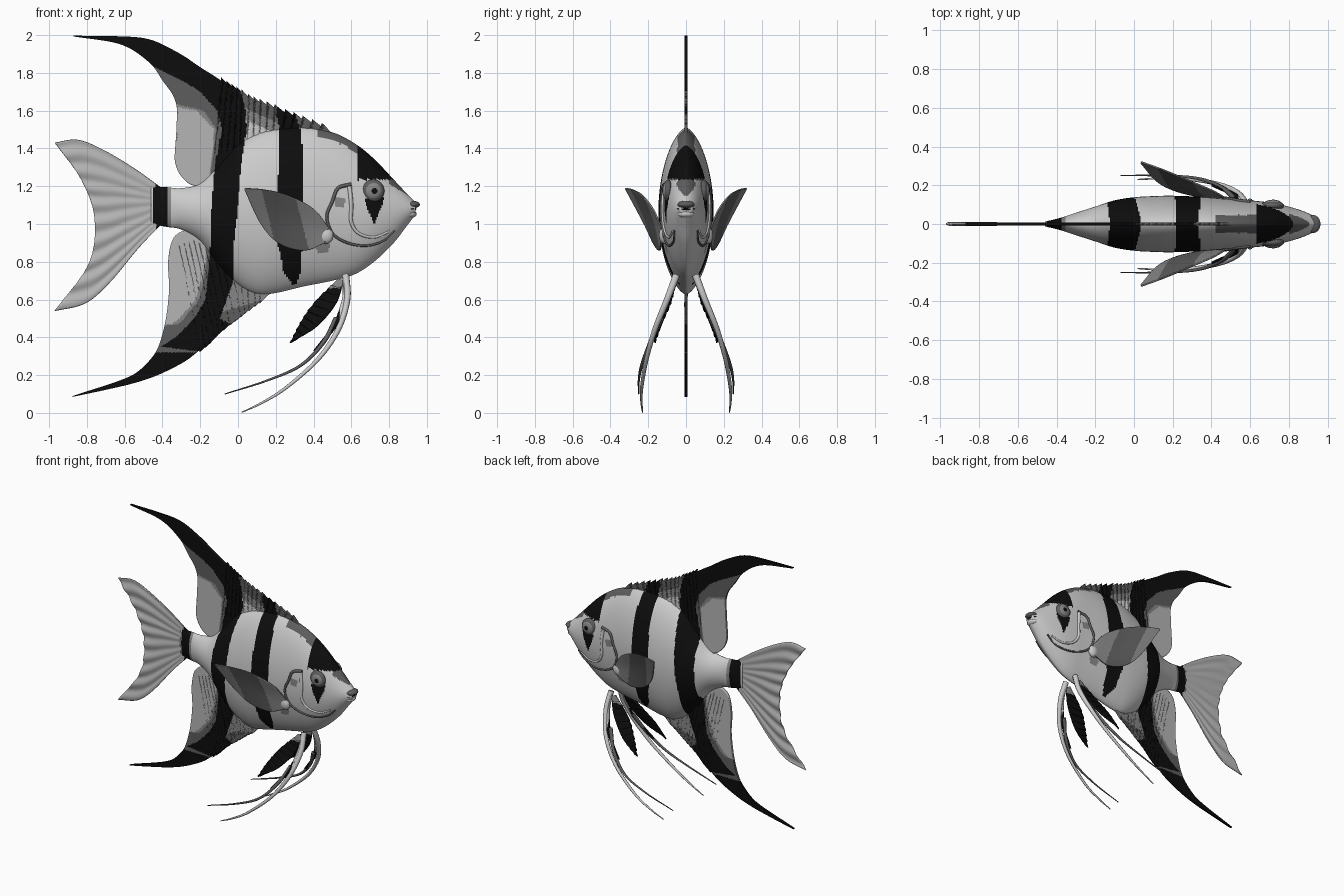
import bpy, bmesh, math
from mathutils import Vector, Matrix

cube = bpy.data.objects.get("Cube")
if cube:
    bpy.data.objects.remove(cube)

# Flat colours
LIGHT, FIN, MID, DARK, BLACK = range(5)
MATS = []
for name, g in (("pale_scale", .6), ("fin_grey", .46), ("mid_grey", .24),
                ("dark_grey", .11), ("stripe_black", .004)):
    m = bpy.data.materials.new(name)
    m.use_nodes = True
    m.diffuse_color = (g, g, g, 1)
    bsdf = m.node_tree.nodes["Principled BSDF"]
    bsdf.inputs["Base Color"].default_value = (g, g, g, 1)
    bsdf.inputs["Roughness"].default_value = .6
    MATS.append(m)


def spline(pts, n):
    """Smooth curve through pts, sampled n + 1 times."""
    p = [Vector(q) for q in pts]
    p = [2 * p[0] - p[1]] + p + [2 * p[-1] - p[-2]]
    out = []
    for i in range(n + 1):
        f = i / n * (len(p) - 3)
        k = min(int(f), len(p) - 4)
        t = f - k
        a, b, c, d = p[k:k + 4]
        out.append(.5 * (2 * b + (c - a) * t + (2 * a - 5 * b + 4 * c - d) * t * t
                         + (3 * b - a - 3 * c + d) * t ** 3))
    return out


def table(rows, z):
    """Linear lookup in rows of (z, value)."""
    for (a, va), (b, vb) in zip(rows, rows[1:]):
        if z <= b:
            return va + (vb - va) * max(0, (z - a) / (b - a))
    return rows[-1][1]


def finish(name, bm, rule, thick=0, mirror=False):
    for f in bm.faces:
        c = f.calc_center_median()
        f.material_index = rule(c.x, c.z)
        f.smooth = True
    me = bpy.data.meshes.new(name)
    bm.to_mesh(me)
    bm.free()
    for m in MATS:
        me.materials.append(m)
    ob = bpy.data.objects.new(name, me)
    bpy.context.collection.objects.link(ob)
    if thick:
        s = ob.modifiers.new("thickness", "SOLIDIFY")
        s.thickness, s.offset = thick, 0
    if mirror:
        ob.modifiers.new("other_side", "MIRROR").use_axis = (False, True, False)
    return ob


def grid(bm, rows, closed=False):
    vs = [[bm.verts.new(p) for p in r] for r in rows]
    for a, b in zip(vs, vs[1:]):
        for j in range(len(a) - (not closed)):
            k = (j + 1) % len(a)
            bm.faces.new((a[j], a[k], b[k], b[j]))
    return vs


def sheet(name, curves, rule, nu=120, nv=40, thick=.012, mirror=False, teeth=None, ripple=0):
    """Fin lofted across curves; teeth = (count, offset, end) on the first one."""
    curves = [spline([p if len(p) == 3 else (p[0], 0, p[1]) for p in c], nu) for c in curves]
    if teeth:
        for i, p in enumerate(curves[0]):
            u = i / nu / teeth[2]
            if .05 < u < 1:
                p += Vector(teeth[1]) * (u * teeth[0] % 1)
    rows = [spline(c, nv) for c in zip(*curves)]
    for i, r in enumerate(rows):
        for j, p in enumerate(r):
            p.y += ripple * i / nu * math.sin(j / nv * math.tau * 9)
    bm = bmesh.new()
    grid(bm, rows)
    return finish(name, bm, rule, thick, mirror)


def strand(name, pts, radii, mat):
    """Tube on both sides of the body."""
    cu = bpy.data.curves.new(name, "CURVE")
    cu.dimensions, cu.bevel_depth, cu.bevel_resolution = "3D", 1, 2
    cu.use_fill_caps = True
    path = spline(pts, 32)
    for side in (-1, 1):
        sp = cu.splines.new("POLY")
        sp.points.add(len(path) - 1)
        for i, (q, p) in enumerate(zip(sp.points, path)):
            q.co = (p.x, side * p.y, p.z, 1)
            q.radius = radii[0] + (radii[1] - radii[0]) * i / 32
    cu.materials.append(MATS[mat])
    bpy.context.collection.objects.link(bpy.data.objects.new(name, cu))


def ball(name, centre, size, mat, mirror=True):
    bm = bmesh.new()
    bmesh.ops.create_uvsphere(bm, u_segments=32, v_segments=16, radius=1,
                              matrix=Matrix.Translation(centre) @ Matrix.Diagonal((*size, 1)))
    return finish(name, bm, lambda x, z: mat, mirror=mirror)


# Body stations: x, belly z, back z, half width
BODY = spline([(-.46, 1.0, 1.2, .012), (-.38, .985, 1.195, .032), (-.3, .97, 1.19, .058),
               (-.2, .91, 1.215, .09), (-.1, .78, 1.31, .122), (0, .68, 1.42, .138),
               (.1, .63, 1.475, .144), (.2, .635, 1.5, .146), (.35, .67, 1.51, .14),
               (.5, .7, 1.485, .128), (.62, .735, 1.425, .12), (.72, .8, 1.345, .108),
               (.82, .895, 1.24, .084), (.89, .985, 1.165, .06), (.94, 1.05, 1.115, .034)], 220)


def station(x):
    return min(BODY, key=lambda s: abs(s[0] - x))


def skin(x, z, out=0):
    """Point on the side of the body."""
    _, lo, hi, w = station(x)
    s = max(-1, min(1, (2 * z - lo - hi) / (hi - lo)))
    return Vector((x, w * (1 - s * s) ** .65 + out, z))


# Marking rules
REAR = [(.3, 0), (.35, -.41), (.4, -.33), (.5, -.23), (.6, -.175), (.7, -.16), (.9, -.145),
        (1.1, -.14), (1.3, -.125), (1.5, -.085), (1.6, -.11), (1.7, -.2), (1.75, -.28),
        (1.8, -.38), (1.86, -.5), (1.9, -2)]
REAR_END = [(.4, .1), (.5, -.095), (.6, -.06), (.7, -.025), (.9, -.02), (1.1, 0), (1.3, .015),
            (1.5, .045), (1.6, .04), (1.7, .015), (1.75, .3)]
FADE = [(.44, .4), (.47, .09), (.6, .05), (.8, .02), (1.3, .02), (1.5, .04), (1.6, .11), (1.66, .4)]
MIDBAND = [(.68, .29), (.75, .24), (.9, .21), (1.1, .205), (1.3, .215), (1.5, .22), (1.6, .2)]
MIDBAND_END = [(.68, .31), (.75, .335), (1.1, .345), (1.4, .34), (1.5, .33), (1.62, .29)]


def stripes(x, z):
    if z < .32 or table(REAR, z) < x < table(REAR_END, z):
        return True
    return z > .68 and table(MIDBAND, z) < x < table(MIDBAND_END, z)


def body_rule(x, z):
    top = station(x)[2]
    if stripes(x, z) or -.45 < x < -.375:
        return BLACK
    if .63 < x < .83 and z > 1.235:                      # crown
        return BLACK
    if 1 < z < 1.14 and abs(x - .72) < .045 * (z - .99) / .12:   # tear mark
        return BLACK
    if x > .8 and z > 1.2 - .6 * (x - .82) or .42 < x < .64 and z > top - .045:
        return DARK
    if math.hypot(x - .54, z - 1.115) < .028 or math.hypot(x - .45, z - .88) < .035:
        return MID
    return MID if -.375 < x < -.355 else LIGHT


def fin_rule(x, z):
    if stripes(x, z):
        return BLACK
    gap = table(REAR, z) - x
    if gap > 0:
        fade = table(FADE, z)
        return DARK if gap < fade * .65 else MID if gap < fade else FIN
    if z > 1.2:
        edge = z + .45 * x
        return DARK if edge > 1.63 else MID if edge > 1.57 else LIGHT
    return DARK if z < .56 + .3 * x else MID


bm = bmesh.new()
N = 96
rings = []
for x, lo, hi, w in BODY:
    ring = []
    for j in range(N):
        c, s = math.cos(math.tau * j / N), math.sin(math.tau * j / N)
        ring.append((x, math.copysign(w * abs(c) ** 1.3, c), (lo + hi) / 2 + (hi - lo) / 2 * s))
    rings.append(ring)
vs = grid(bm, rings, True)
bm.faces.new(vs[0])
bm.faces.new(vs[-1][::-1])
bmesh.ops.recalc_face_normals(bm, faces=bm.faces)
finish("body", bm, body_rule)

# Unpaired fins
sheet("dorsal_fin", [
    [(.52, 1.475), (.3, 1.565), (.12, 1.635), (0, 1.7), (-.12, 1.78), (-.2, 1.83), (-.28, 1.885),
     (-.35, 1.925), (-.42, 1.96), (-.48, 1.98), (-.55, 1.99), (-.68, 1.995), (-.87, 1.997)],
    [(.45, 1.44), (.25, 1.42), (.1, 1.38), (-.05, 1.25), (-.2, 1.2), (-.285, 1.235), (-.335, 1.34),
     (-.315, 1.52), (-.335, 1.66), (-.4, 1.76), (-.47, 1.855), (-.62, 1.95), (-.87, 1.993)]],
    fin_rule, 260, 70, .016, teeth=(15, (-.025, 0, .04), .3))
sheet("anal_fin", [
    [(.17, .63), (.09, .575), (.02, .52), (-.06, .46), (-.13, .39), (-.2, .335), (-.27, .28),
     (-.35, .235), (-.45, .19), (-.56, .155), (-.7, .122), (-.875, .085)],
    [(.15, .68), (.05, .74), (-.08, .84), (-.2, .94), (-.28, .965), (-.345, .92), (-.37, .8),
     (-.365, .65), (-.385, .48), (-.42, .34), (-.55, .205), (-.875, .089)]],
    fin_rule, 260, 70, .016, teeth=(13, (-.03, 0, -.035), .42))
sheet("tail_fin", [
    [(-.41, 1.195), (-.55, 1.295), (-.72, 1.395), (-.85, 1.445), (-.97, 1.43)],
    [(-.41, 1.145), (-.55, 1.18), (-.67, 1.21), (-.76, 1.225), (-.83, 1.235)],
    [(-.41, 1.1), (-.5, 1.08), (-.6, 1.06), (-.68, 1.04), (-.76, 1.03)],
    [(-.41, 1.05), (-.51, .97), (-.62, .89), (-.71, .83), (-.79, .79)],
    [(-.41, .995), (-.53, .87), (-.68, .69), (-.81, .58), (-.97, .54)]],
    lambda x, z: BLACK if x > -.435 else FIN, 40, 108, .008, ripple=.006)

# Paired fins
sheet("pectoral_fin", [
    [(.48, .13, .98), (.4, .175, 1.08), (.27, .23, 1.15), (.15, .28, 1.18), (.04, .32, 1.19)],
    [(.47, .13, .94), (.35, .16, .99), (.24, .2, 1.04), (.13, .255, 1.1), (.035, .318, 1.185)],
    [(.46, .13, .9), (.35, .14, .86), (.22, .17, .895), (.12, .22, 1.0), (.035, .316, 1.18)]],
    lambda x, z: DARK if .17 < x + .25 * (z - 1) < .34 else MID, 60, 40, .008, True)
sheet("pelvic_blade", [
    [(.53, .055, .71), (.42, .085, .6), (.35, .13, .5), (.3, .165, .4)],
    [(.56, .06, .7), (.52, .09, .58), (.42, .135, .46), (.3, .17, .385)]],
    lambda x, z: MID if z > .66 else BLACK, 90, 8, .01, True, teeth=(9, (-.03, 0, -.035), 1))
sheet("pelvic_web", [
    [(.555, .06, .72), (.55, .1, .6), (.5, .15, .46), (.4, .2, .33)],
    [(.58, .055, .7), (.575, .1, .6), (.535, .15, .48), (.42, .2, .33)]],
    lambda x, z: LIGHT if x > .54 else BLACK, 60, 8, .012, True)
strand("pelvic_long_ray", [(.57, .05, .73), (.578, .1, .6), (.53, .165, .44), (.42, .21, .28),
                           (.25, .235, .13), (.12, .235, .05), (.02, .23, .003)], (.02, .003), LIGHT)
strand("pelvic_short_ray", [(.52, .13, .5), (.45, .19, .37), (.33, .235, .25), (.15, .25, .17),
                            (-.07, .25, .1)], (.014, .003), DARK)
ball("pectoral_base", skin(.465, .94), (.04, .025, .045), LIGHT)

# Head details
strand("gill_edge", [skin(x, z, .002) for x, z in (
    (.6, 1.21), (.53, 1.19), (.5, 1.12), (.47, 1.04), (.5, .95), (.58, .9), (.68, .885),
    (.77, .91), (.83, .965))], (.01, .005), DARK)
strand("cheek_edge", [skin(x, z) for x, z in (
    (.59, 1.2), (.6, 1.1), (.6, 1.01), (.64, .95), (.72, .93), (.8, .96))], (.012, .006), LIGHT)
ball("eye_ring", skin(.715, 1.175, -.004), (.06, .026, .06), DARK)
ball("iris", skin(.717, 1.175, .008), (.045, .018, .045), MID)
ball("pupil", skin(.719, 1.175, .014), (.033, .014, .033), BLACK)
ball("upper_lip", (.925, 0, 1.103), (.038, .046, .02), DARK, False)
ball("lower_lip", (.91, 0, 1.053), (.036, .044, .022), LIGHT, False)
ball("mouth_gap", (.915, 0, 1.079), (.03, .048, .009), BLACK, False)
